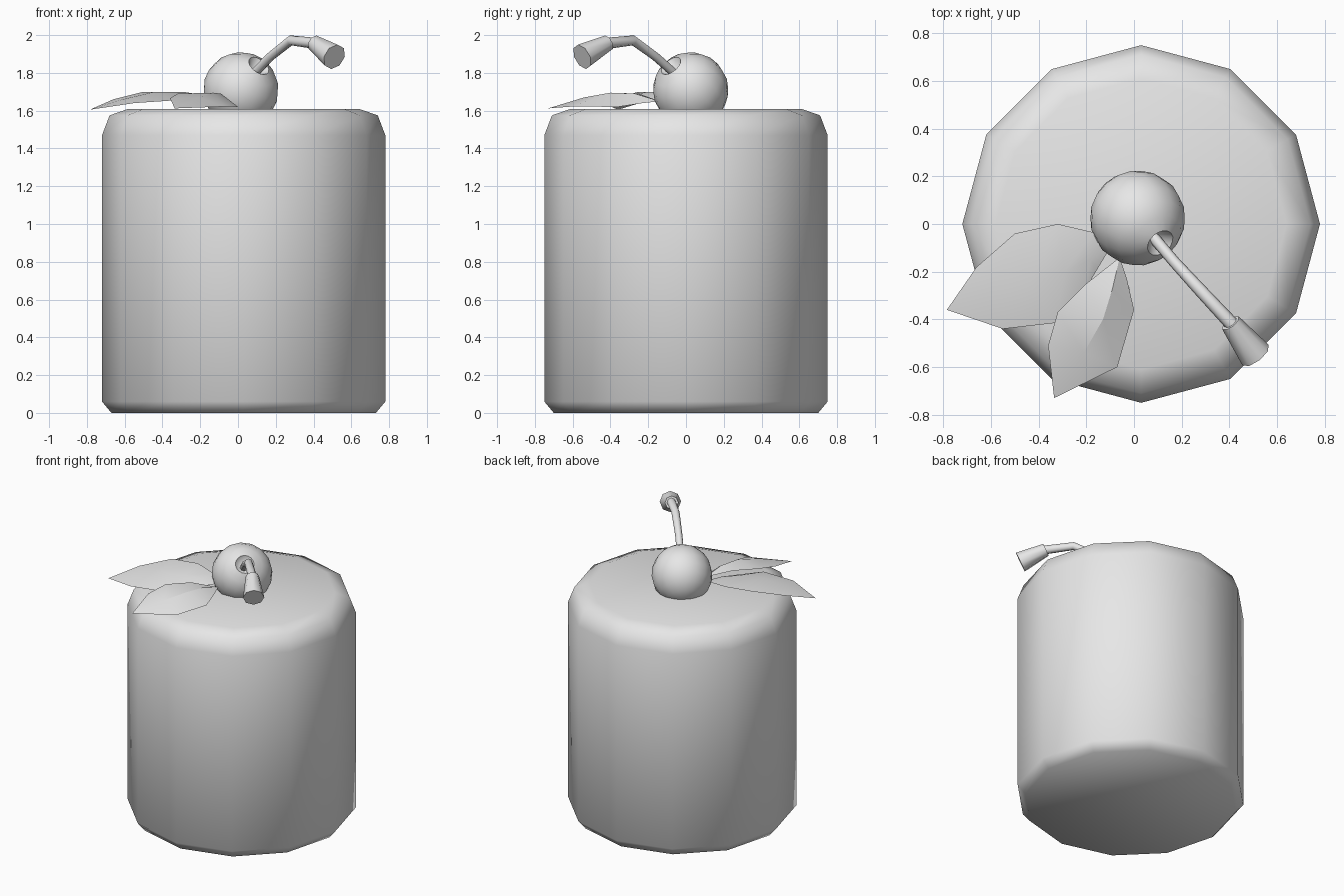
import bpy, bmesh, math
from mathutils import Vector

cube = bpy.data.objects.get("Cube")
if cube:
    bpy.data.objects.remove(cube, do_unlink=True)

grey = bpy.data.materials.new("plain_grey")
grey.use_nodes = True
grey.diffuse_color = (0.8, 0.8, 0.8, 1)
grey.node_tree.nodes["Principled BSDF"].inputs["Base Color"].default_value = (0.8, 0.8, 0.8, 1)


def finish(name, bm, smooth_angle):
    bmesh.ops.recalc_face_normals(bm, faces=bm.faces)
    mesh = bpy.data.meshes.new(name)
    bm.to_mesh(mesh)
    bm.free()
    mesh.materials.append(grey)
    obj = bpy.data.objects.new(name, mesh)
    bpy.context.collection.objects.link(obj)
    bpy.ops.object.select_all(action="DESELECT")
    obj.select_set(True)
    bpy.context.view_layer.objects.active = obj
    bpy.ops.object.shade_smooth_by_angle(angle=math.radians(smooth_angle))
    return obj


def loft(name, centres, radii, sides, smooth_angle):
    """Closed tube through the centres, with one radius for each."""
    bm = bmesh.new()
    pts = [Vector(c) for c in centres]
    rings = []
    for i, (p, r) in enumerate(zip(pts, radii)):
        along = pts[min(i + 1, len(pts) - 1)] - pts[max(i - 1, 0)]
        turn = along.to_track_quat("Z", "Y")
        ring = []
        for k in range(sides):
            a = math.tau * k / sides
            ring.append(bm.verts.new(p + turn @ Vector((r * math.cos(a), r * math.sin(a), 0))))
        rings.append(ring)
    for low, high in zip(rings, rings[1:]):
        for k in range(sides):
            n = (k + 1) % sides
            bm.faces.new((low[k], low[n], high[n], high[k]))
    bm.faces.new(rings[0][::-1])
    bm.faces.new(rings[-1])
    return finish(name, bm, smooth_angle)


def leaf(name, base, left, middle, right, tip):
    """Creased blade between a base and a tip."""
    bm = bmesh.new()
    start, end = bm.verts.new(base), bm.verts.new(tip)
    lines = [[start] + [bm.verts.new(p) for p in row] + [end] for row in (left, middle, right)]
    for a, b in zip(lines, lines[1:]):
        for i in range(len(a) - 1):
            corners = list(dict.fromkeys((a[i], a[i + 1], b[i + 1], b[i])))
            bm.faces.new(corners)
    return finish(name, bm, 25)


# Twelve-sided cake with softened rims
heights = (0, 0.06, 1.47, 1.575, 1.61)
loft("cake_body", [(0.03, 0, z) for z in heights], (0.70, 0.75, 0.75, 0.71, 0.61), 12, 80)

# Cherry, its pole turned to the stem and pressed in as a dimple
bm = bmesh.new()
bmesh.ops.create_uvsphere(bm, u_segments=16, v_segments=10, radius=0.2)
bm.verts.ensure_lookup_table()
max(bm.verts, key=lambda v: v.co.z).co.z = 0.12
turn = Vector((0.5, -0.55, 0.67)).to_track_quat("Z", "Y")
for v in bm.verts:
    v.co = turn @ v.co + Vector((0.015, 0.025, 1.71))
finish("cherry", bm, 50)

# Bent stem and the flared knob at its end
loft("cherry_stem",
     [(0.06, -0.03, 1.77), (0.17, -0.16, 1.885), (0.28, -0.28, 1.972), (0.42, -0.43, 1.955)],
     (0.024, 0.024, 0.027, 0.03), 8, 50)
loft("stem_knob", [(0.405, -0.415, 1.957), (0.51, -0.55, 1.885)], (0.044, 0.07), 8, 50)

# Two leaves beside the cherry
leaf("side_leaf", (-0.1, -0.1, 1.65),
     [(-0.17, -0.035, 1.68), (-0.32, 0, 1.7), (-0.5, -0.04, 1.7), (-0.66, -0.18, 1.66)],
     [(-0.18, -0.15, 1.68), (-0.29, -0.2, 1.7), (-0.44, -0.25, 1.7), (-0.61, -0.3, 1.66)],
     [(-0.16, -0.2, 1.65), (-0.22, -0.3, 1.65), (-0.33, -0.415, 1.655), (-0.55, -0.44, 1.64)],
     (-0.785, -0.36, 1.605))
leaf("front_leaf", (-0.06, -0.14, 1.65),
     [(-0.2, -0.25, 1.69), (-0.32, -0.37, 1.69), (-0.36, -0.51, 1.665)],
     [(-0.09, -0.27, 1.69), (-0.13, -0.4, 1.695), (-0.21, -0.54, 1.67)],
     [(-0.03, -0.23, 1.64), (0, -0.36, 1.62), (-0.02, -0.53, 1.62), (-0.13, -0.65, 1.625)][0::1][:2]
     + [(-0.07, -0.6, 1.622)],
     (-0.335, -0.73, 1.612))
